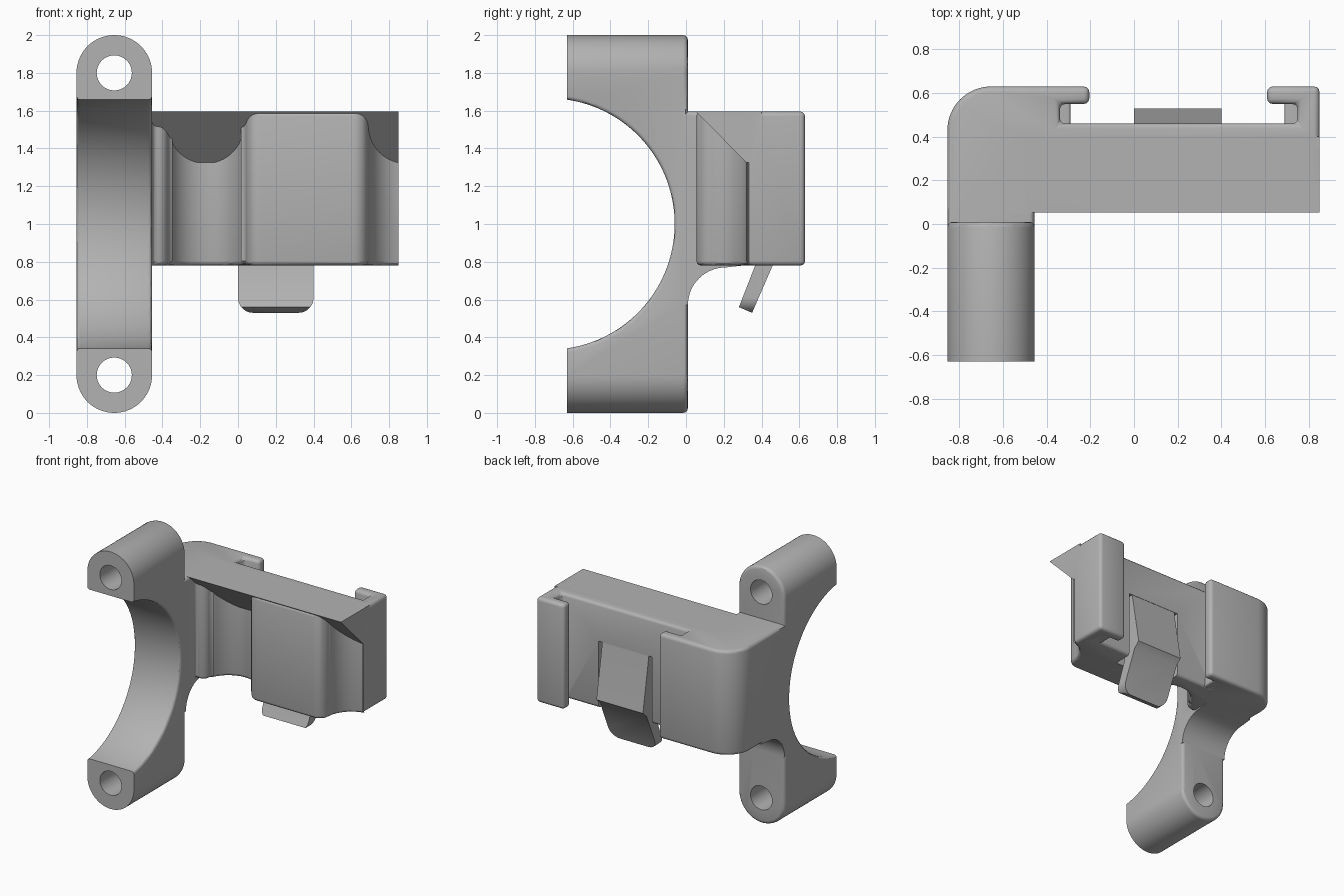
import bpy, bmesh
from math import sin, cos, radians
from mathutils import Matrix, Vector

if "Cube" in bpy.data.objects:
    bpy.data.objects.remove(bpy.data.objects["Cube"], do_unlink=True)

grey = bpy.data.materials.new("plain grey")
grey.use_nodes = True
grey.diffuse_color = (0.45, 0.45, 0.45, 1)
grey.node_tree.nodes["Principled BSDF"].inputs["Base Color"].default_value = (0.45, 0.45, 0.45, 1)

AXES = {"x": lambda a, b, t: (t, a, b),
        "y": lambda a, b, t: (a, t, b),
        "z": lambda a, b, t: (a, b, t)}


def arc(cx, cy, r, start, end, n=12):
    angles = [radians(start + (end - start) * i / n) for i in range(n + 1)]
    return [(cx + r * cos(a), cy + r * sin(a)) for a in angles]


def rect(a0, b0, a1, b1):
    return [(a0, b0), (a1, b0), (a1, b1), (a0, b1)]


def apply(ob, mod):
    bpy.context.view_layer.objects.active = ob
    bpy.ops.object.modifier_apply(modifier=mod.name)


def prism(name, profile, axis, lo, hi, bevel=0):
    """Extrude a closed profile along an axis, with optional rounded edges."""
    bm = bmesh.new()
    bottom = [bm.verts.new(AXES[axis](a, b, lo)) for a, b in profile]
    top = [bm.verts.new(AXES[axis](a, b, hi)) for a, b in profile]
    bm.faces.new(bottom)
    bm.faces.new(top)
    for i in range(len(bottom)):
        j = (i + 1) % len(bottom)
        bm.faces.new((bottom[i], bottom[j], top[j], top[i]))
    bmesh.ops.recalc_face_normals(bm, faces=bm.faces)
    mesh = bpy.data.meshes.new(name)
    bm.to_mesh(mesh)
    bm.free()
    mesh.materials.append(grey)
    ob = bpy.data.objects.new(name, mesh)
    bpy.context.collection.objects.link(ob)
    if bevel:
        mod = ob.modifiers.new("round", "BEVEL")
        mod.width, mod.segments = bevel, 3
        mod.limit_method, mod.angle_limit = "ANGLE", radians(40)
        mod.use_clamp_overlap = False
        apply(ob, mod)
    return ob


def combine(ob, other, operation):
    mod = ob.modifiers.new("combine", "BOOLEAN")
    mod.operation, mod.object, mod.solver = operation, other, "EXACT"
    apply(ob, mod)
    bpy.data.objects.remove(other, do_unlink=True)


LEFT, INNER, RIGHT = -0.855, -0.455, 0.85
LOW, HIGH = 0.78, 1.595
MID = (LEFT + INNER) / 2

# Half clamp: arched side profile trimmed to a round-ended outline
arch = [(-0.7, 2.1), (0.01, 2.1), (0.01, -0.1), (-0.7, -0.1)]
arch += arc(-0.725, 1, 0.665, -88, 88, 64)
bracket = prism("bracket", arch, "x", LEFT, INNER, 0.02)
outline = arc(MID, 1.8, 0.2, 0, 180, 32) + arc(MID, 0.2, 0.2, 180, 360, 32)
combine(bracket, prism("outline", outline, "y", -0.8, 0.01, 0.025), "INTERSECT")
combine(bracket, prism("trim", rect(-1, -1, 0, 3), "y", -0.9, -0.63), "DIFFERENCE")
for z in (0.2, 1.8):
    hole = prism("hole", arc(MID, z, 0.093, 0, 348.75, 31), "y", -1, 0.3)
    combine(bracket, hole, "DIFFERENCE")

# Holder body: plan with front scoops, rounded back corner and two hooked rails
plan = [(LEFT, -0.05), (INNER, -0.05), (INNER, 0.13)]
plan += arc(-0.43, 0.19, 0.06, -90, 0, 8)
plan += arc(-0.17, 0.125, 0.2, 160, 3, 24)
plan += arc(0.12, 0.135, 0.08, 180, 270, 10)
plan += arc(0.61, 0.135, 0.08, 270, 360, 10)
plan += arc(0.89, 0.125, 0.2, 177, 102, 14)
plan += [(RIGHT, 0.32), (RIGHT, 0.63), (0.61, 0.63), (0.61, 0.55), (0.75, 0.55),
         (0.75, 0.46), (-0.34, 0.46), (-0.34, 0.55), (-0.205, 0.55), (-0.205, 0.63)]
plan += arc(LEFT + 0.2, 0.43, 0.2, 90, 180, 16)
body = prism("body", plan, "z", LOW, HIGH, 0.025)

# Sloping roof over the scoops
roof = [(0.052, HIGH), (0.32, 1.325), (0.4, 1.325), (0.4, HIGH)]
combine(body, prism("roof", roof, "x", -0.5, RIGHT), "UNION")

# Stops at the foot of the rails
for x0, x1 in ((-0.37, -0.29), (0.69, 0.78)):
    stop = prism("stop", rect(x0, 0.43, x1, 0.58), "z", LOW + 0.005, LOW + 0.08, 0.015)
    combine(body, stop, "UNION")

# Pocket that frees the spring tongue
pocket = prism("pocket", rect(-0.03, 0.31, 0.43, 0.54), "z", 0.7, 1.3)
combine(body, pocket, "DIFFERENCE")
combine(bracket, body, "UNION")

# Curved gusset under the body
gusset = [(-0.03, 0.82), (-0.03, 0.57)] + arc(0.21, 0.57, 0.2, 180, 90, 16) + [(0.3, LOW), (0.3, 0.82)]
combine(bracket, prism("gusset", gusset, "x", LEFT, INNER), "UNION")

# Spring tongue with a catch ridge and a rounded release tab
side = [(0.37, 1.32), (0.455, 1.32), (0.46, 1.28), (0.53, 0.88), (0.485, 0.84),
        (0.35, 0.53), (0.28, 0.56), (0.37, 0.79)]
tongue = prism("spring_tongue", side, "x", -0.1, 0.5)
front = [(0, 1.4)] + arc(0.08, 0.61, 0.08, 180, 270) + arc(0.32, 0.61, 0.08, 270, 360) + [(0.4, 1.4)]
combine(tongue, prism("tongue_outline", front, "y", 0, 1), "INTERSECT")

bracket.name = "clamp_bracket"
for ob in (bracket, tongue):
    bpy.ops.object.select_all(action="DESELECT")
    ob.select_set(True)
    bpy.context.view_layer.objects.active = ob
    bpy.ops.object.shade_smooth_by_angle(angle=radians(30))
